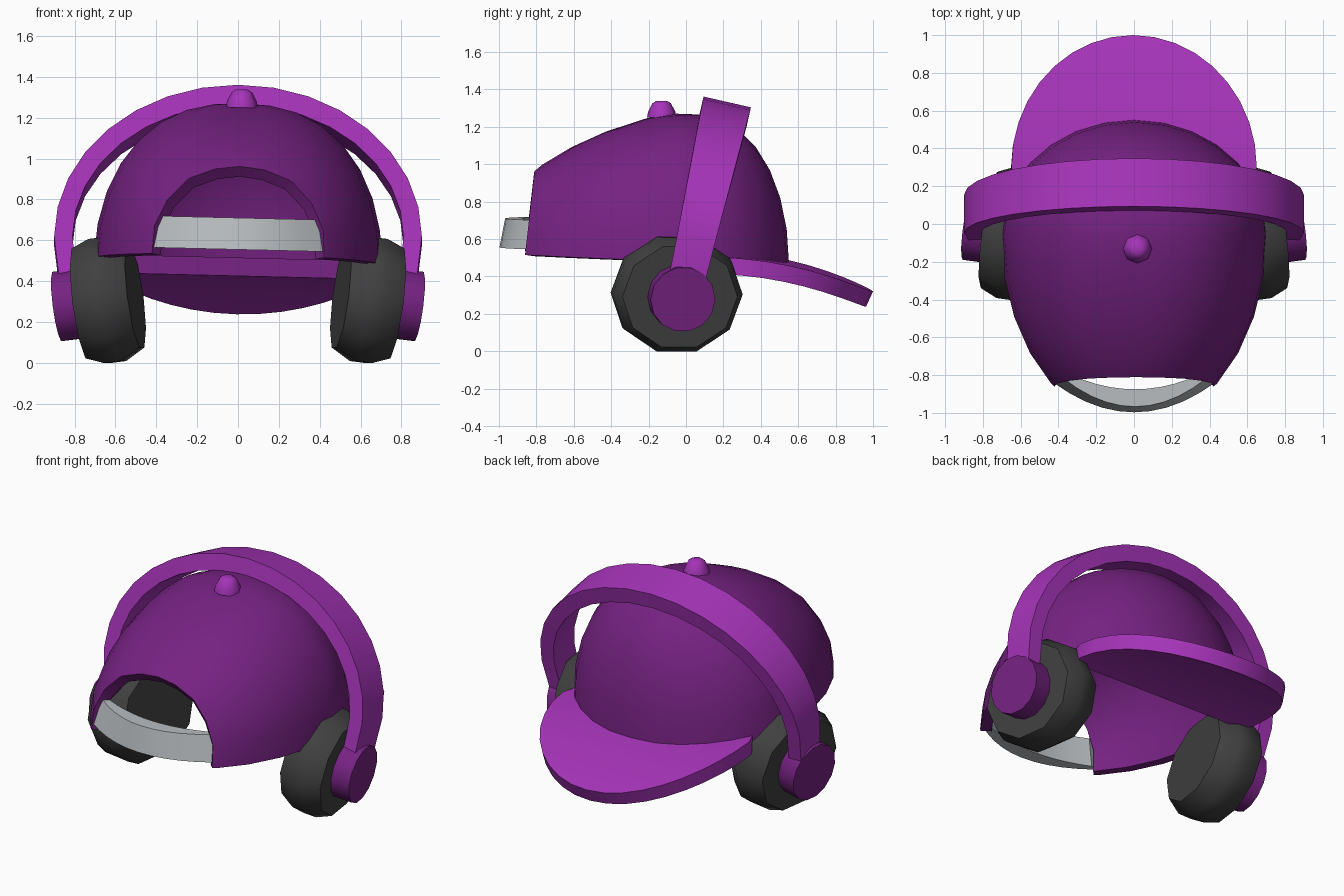
import bpy, bmesh, math
from mathutils import Vector, Matrix

if "Cube" in bpy.data.objects:
    bpy.data.objects.remove(bpy.data.objects["Cube"])


def material(name, rgb):
    m = bpy.data.materials.new(name)
    m.diffuse_color = (*rgb, 1)
    m.use_nodes = True
    m.node_tree.nodes["Principled BSDF"].inputs["Base Color"].default_value = m.diffuse_color
    return m


DARK = material("dark purple", (0.18, 0.016, 0.223))
LIGHT = material("light purple", (0.38, 0.034, 0.485))
GREY = material("strap grey", (0.48, 0.51, 0.53))
CHAR = material("charcoal", (0.051, 0.051, 0.051))

# The cap leans slightly to one side
ROLL = (Matrix.Translation((0, 0, 0.5)) @ Matrix.Rotation(math.radians(1.4), 4, 'Y')
        @ Matrix.Translation((0, 0, -0.5)))


def finish(name, bm, mat, thickness=0, matrix=None, angle=35):
    """Turn a bmesh into a shaded object, optionally thickened downwards/inwards."""
    bmesh.ops.recalc_face_normals(bm, faces=bm.faces)
    if thickness and sum(f.normal.z * f.calc_area() for f in bm.faces) < 0:
        bmesh.ops.reverse_faces(bm, faces=bm.faces)
    if matrix:
        bm.transform(matrix)
    me = bpy.data.meshes.new(name)
    bm.to_mesh(me)
    bm.free()
    me.materials.append(mat)
    ob = bpy.data.objects.new(name, me)
    bpy.context.collection.objects.link(ob)
    bpy.ops.object.select_all(action='DESELECT')
    ob.select_set(True)
    bpy.context.view_layer.objects.active = ob
    if thickness:
        s = ob.modifiers.new("thickness", 'SOLIDIFY')
        s.thickness, s.offset = thickness, -1
        bpy.ops.object.modifier_apply(modifier=s.name)
    bpy.ops.object.shade_smooth_by_angle(angle=math.radians(angle))
    return ob


def loft(sections):
    """Closed solid through a list of equal-length closed sections."""
    bm = bmesh.new()
    rows = [[bm.verts.new(p) for p in s] for s in sections]
    n = len(rows[0])
    for a, b in zip(rows, rows[1:]):
        for i in range(n):
            bm.faces.new((a[i], a[(i + 1) % n], b[(i + 1) % n], b[i]))
    bm.faces.new(rows[0])
    bm.faces.new(rows[-1])
    return bm


def turned(center, axis, profile, sides, stretch=1):
    """Solid of revolution; profile is (distance along axis, radius)."""
    axis = Vector(axis).normalized()
    u = axis.cross(Vector((0, 0, 1) if abs(axis.z) < 0.9 else (1, 0, 0))).normalized()
    v = axis.cross(u)
    angles = [2 * math.pi * i / sides for i in range(sides)]
    return loft([[Vector(center) + axis * s + u * (r * stretch * math.cos(t)) + v * (r * math.sin(t))
                  for t in angles] for s, r in profile])


# Cap crown: long at the back, steep at the front, cut off behind
bm = bmesh.new()
SEG, RINGS = 28, 8
grid = []
for k in range(1, RINGS + 1):
    r = math.sin(math.pi / 2 * k / RINGS)
    row = []
    for i in range(SEG):
        t = 2 * math.pi * i / SEG
        s = math.sin(t)
        power = 2.42 + (0.28 if s > 0 else 1.0) * s
        x, y = 0.705 * r * math.cos(t), -0.05 + (0.6 if s > 0 else 1.016) * r * s
        z = 0.495 - 0.035 * y * r + 0.775 * math.sqrt(max(0, 1 - r ** power))
        row.append(bm.verts.new((x, y, z)))
    grid.append(row)
top = bm.verts.new((0, -0.05, 1.27))
for i in range(SEG):
    j = (i + 1) % SEG
    bm.faces.new((top, grid[0][i], grid[0][j]))
    for a, b in zip(grid, grid[1:]):
        bm.faces.new((a[i], b[i], b[j], a[j]))
bmesh.ops.bisect_plane(bm, geom=bm.verts[:] + bm.edges[:] + bm.faces[:],
                       plane_co=(0, -0.81, 0.97), plane_no=(0, -0.44, 0.05), clear_outer=True)
finish("cap_crown", bm, DARK, 0.065, ROLL, 40)

# Top button
finish("cap_button", turned((0, -0.13, 1.25), (0, 0, 1),
                            [(0, 0.078), (0.03, 0.073), (0.075, 0.05), (0.088, 0.03)], 8),
       LIGHT, matrix=ROLL, angle=45)

# Brim: half ellipse bending down towards its tip
bm = bmesh.new()
outline = [(0.62, 0.22)] + [(0.65 * math.cos(a), 0.3 + 0.7 * math.sin(a))
                            for a in (math.pi / 2 * i / 9 for i in range(9))]
brim_z = lambda y: 0.514 - 0.06 * (y - 0.25) - 0.265 * (y - 0.25) ** 2
rows = [[bm.verts.new((sx * x, y, brim_z(y))) for sx in (-1, 1)] for x, y in outline]
for a, b in zip(rows, rows[1:]):
    bm.faces.new((a[0], a[1], b[1], b[0]))
bm.faces.new((rows[-1][0], rows[-1][1], bm.verts.new((0, 1.0, brim_z(1.0)))))
brim = finish("cap_brim", bm, LIGHT, 0.09, ROLL)
# its hidden rear edge matches the crown lining
brim.data.materials.append(DARK)
for p in brim.data.polygons:
    if p.normal.y < -0.8:
        p.material_index = 1

# Adjusting strap across the rear opening
sections = []
for i in range(11):
    f = -1 + i / 5
    bow = 0.155 * f * f
    sections.append([(0.425 * f, -0.997 + bow, 0.555), (0.385 * f, -0.967 + bow, 0.71),
                     (0.34 * f, -0.875 + bow * 0.5, 0.71), (0.38 * f, -0.905 + bow * 0.5, 0.555)])
finish("cap_strap", loft(sections), GREY, matrix=ROLL)

# Headband: arch that widens at the top and leans over the crown
arch = []
for i in range(17):
    t = math.pi * (1 - i / 16)
    arch.append((0.9 * math.cos(t), 0.15 + 0.755 * math.sin(t),
                 0.81 * math.cos(t), 0.15 + 0.655 * math.sin(t)))
ends = [(sx * 0.875, -0.06, sx * 0.79, -0.06) for sx in (-1, 1)]
sections = []
for xo, zo, xi, zi in [ends[0]] + arch + [ends[1]]:
    w = 0.098 + 0.032 * max(0, min(1, zo / 0.9))
    sections.append([(xo, -w, zo), (xo, w, zo), (xi, w, zi), (xi, -w, zi)])
lean = Matrix.Translation((0, 0.02, 0.45)) @ Matrix.Rotation(math.radians(-12.8), 4, 'X')
finish("headband", loft(sections), LIGHT, matrix=lean)

# Ear cups with their outer discs
for side, sx in (("left", -1), ("right", 1)):
    center, axis = (sx * 0.64, -0.05, 0.308), (sx, 0.14, -0.13)
    finish(side + "_ear_cup",
           turned(center, axis, [(-0.14, 0.265), (-0.04, 0.322), (0.04, 0.322), (0.13, 0.285)], 10, 1.09),
           CHAR, angle=40)
    finish(side + "_ear_disc", turned(center, axis, [(0.1, 0.175), (0.247, 0.175)], 14), DARK)
